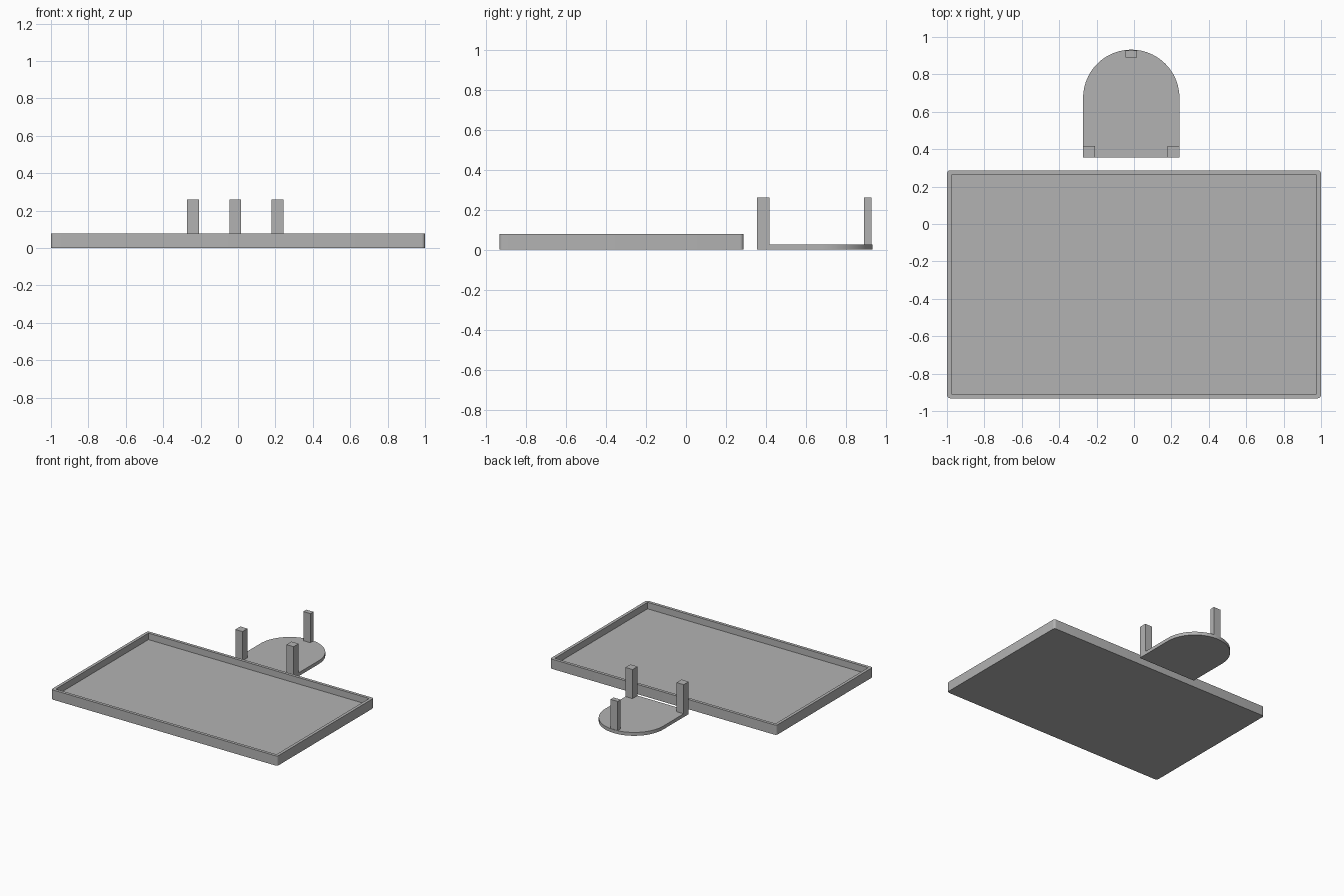
import bpy, bmesh, math

if "Cube" in bpy.data.objects:
    bpy.data.objects.remove(bpy.data.objects["Cube"])

grey = bpy.data.materials.new("plain grey")
grey.diffuse_color = (0.45, 0.45, 0.45, 1)
grey.use_nodes = True
grey.node_tree.nodes["Principled BSDF"].inputs["Base Color"].default_value = grey.diffuse_color


def finish(name, bm):
    bmesh.ops.recalc_face_normals(bm, faces=bm.faces)
    mesh = bpy.data.meshes.new(name)
    bm.to_mesh(mesh)
    bm.free()
    mesh.materials.append(grey)
    obj = bpy.data.objects.new(name, mesh)
    bpy.context.collection.objects.link(obj)
    return obj


def extrude_outline(bm, points, z0, z1):
    base = bm.faces.new([bm.verts.new((x, y, z0)) for x, y in points])
    top = bmesh.ops.extrude_face_region(bm, geom=[base], use_keep_orig=True)["geom"]
    bmesh.ops.translate(bm, verts=[v for v in top if isinstance(v, bmesh.types.BMVert)],
                        vec=(0, 0, z1 - z0))


def box(name, x0, x1, y0, y1, z0, z1):
    bm = bmesh.new()
    extrude_outline(bm, [(x0, y0), (x1, y0), (x1, y1), (x0, y1)], z0, z1)
    return finish(name, bm)


def arc(cx, cy, r, start, end, steps):
    return [(cx + r * math.cos(a), cy + r * math.sin(a))
            for a in (math.radians(start + (end - start) * i / steps) for i in range(steps + 1))]


# Tray: rounded outer corners, square recess
X, Y0, Y1, H, WALL, FLOOR, R = 1.0, -0.932, 0.287, 0.078, 0.024, 0.026, 0.018
corners = [(X - R, Y0 + R, -90), (X - R, Y1 - R, 0), (-X + R, Y1 - R, 90), (-X + R, Y0 + R, 180)]
outline = [p for cx, cy, a in corners for p in arc(cx, cy, R, a, a + 90, 6)]
bm = bmesh.new()
extrude_outline(bm, outline, 0, H)
tray = finish("tray", bm)
recess = box("recess_cutter", -X + WALL, X - WALL, Y0 + WALL, Y1 - WALL, FLOOR, H + 0.1)
recess.hide_render = True
recess.hide_viewport = True
cut = tray.modifiers.new("recess", "BOOLEAN")
cut.operation = "DIFFERENCE"
cut.solver = "EXACT"
cut.object = recess

# Stand base: flat plate with a half-round back
CX, HALF, FRONT, ARC_Y, BASE_H = -0.0145, 0.2575, 0.355, 0.6745, 0.027
bm = bmesh.new()
extrude_outline(bm, [(CX - HALF, FRONT), (CX + HALF, FRONT)]
                + arc(CX, ARC_Y, HALF, 0, 180, 48), 0, BASE_H)
base = finish("stand_base", bm)

# Upright posts: two at the front corners, one at the back
POST, TOP = 0.063, 0.26
box("left_post", CX - HALF, CX - HALF + POST, FRONT, FRONT + POST, BASE_H, TOP)
box("right_post", CX + HALF - POST, CX + HALF, FRONT, FRONT + POST, BASE_H, TOP)
box("back_post", CX - POST / 2, CX + POST / 2, 0.89, 0.928, BASE_H, TOP)

# Smooth the rounded edges, keep the rest sharp
for obj in (tray, base):
    bpy.ops.object.select_all(action="DESELECT")
    obj.select_set(True)
    bpy.context.view_layer.objects.active = obj
    bpy.ops.object.shade_smooth_by_angle(angle=math.radians(30))
